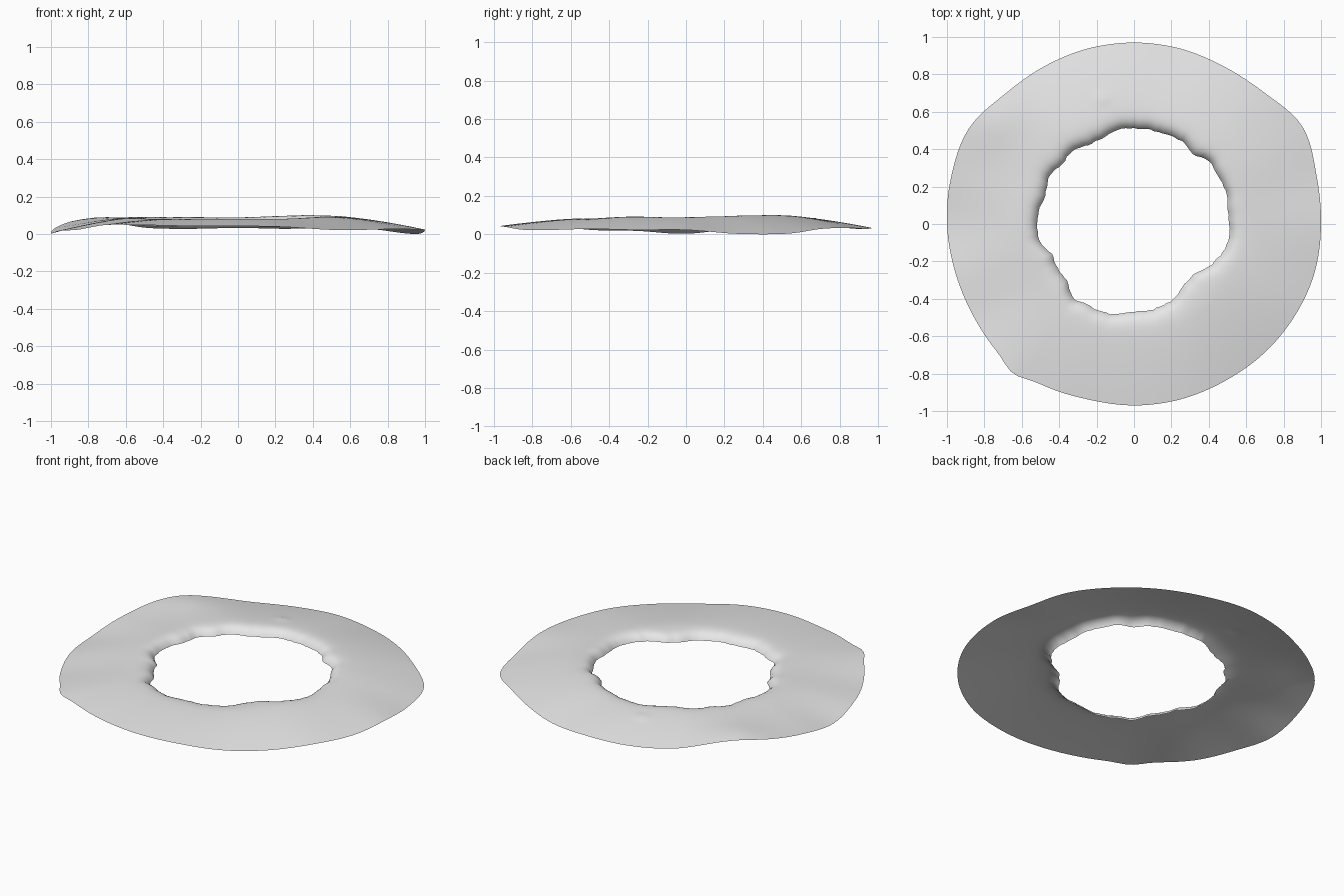
import bpy
import bmesh
import math
import random

random.seed(4)
SEGMENTS = 144

default_cube = bpy.data.objects.get("Cube")
if default_cube:
    bpy.data.objects.remove(default_cube, do_unlink=True)

# Evenly spaced samples around the ring, counter-clockwise from +x, in hundredths
INNER_RADIUS = [51, 51, 52, 52, 52, 49, 51, 51, 51, 51, 51, 49,
                49, 51, 50, 52, 50, 51, 52, 51, 47, 47, 47, 51,
                50, 50, 49, 47, 47, 46, 45, 42, 42, 46, 49, 51]
OUTER_RADIUS = [100, 101, 104, 99, 97, 97, 97, 97, 97, 98, 102, 101,
                100, 99, 99, 100, 99, 97, 97, 97, 97, 98, 99, 100]
OUTER_HEIGHT = [3, 1, 1, 3.5, 4, 3.5, 4, 3.5, 4, 7, 7, 4,
                1, 2.5, 3, 5.5, 5.5, 5, 5, 4.5, 3, 3, 3.5, 3]
RIDGE_HEIGHT = [10, 11, 11, 10, 10, 10, 10, 9, 9, 9, 9, 10]


def around(samples, angle):
    """Smooth periodic interpolation of the samples at an angle."""
    place = angle / math.tau * len(samples)
    i = math.floor(place)
    f = place - i
    a, b, c, d = (samples[(i + k) % len(samples)] / 100 for k in (-1, 0, 1, 2))
    return b + f / 2 * (c - a + f * (2 * a - 5 * b + 4 * c - d + f * (3 * (b - c) + d - a)))


def bump(distance, width):
    return math.exp(-(distance / width) ** 2)


def surface_height(radius, inner, outer, angle):
    """Domed sheet with a lip curling down into the opening."""
    ridge = around(RIDGE_HEIGHT, angle)
    edge = around(OUTER_HEIGHT, angle)
    slope = max(0, (radius - 0.55) / (outer - 0.55))
    height = ridge + (edge - ridge) * slope ** 1.4
    height -= 0.045 * math.exp(-(radius - inner) / 0.025)
    # Raised hump near one corner and a little pinch at the back
    x, y = radius * math.cos(angle), radius * math.sin(angle)
    height += 0.016 * bump(math.hypot(x + 0.75, y - 0.56), 0.15)
    height += 0.008 * bump(math.hypot(x + 0.17, y - 0.67), 0.03)
    return height


# Distances across the sheet, closer together at the inner lip
steps = [(k / 20) ** 1.7 for k in range(21)]

bm = bmesh.new()
loops = []
for s in range(SEGMENTS):
    angle = math.tau * s / SEGMENTS
    inner = around(INNER_RADIUS, angle) + random.uniform(-0.004, 0.004)
    outer = around(OUTER_RADIUS, angle)
    outer += 0.03 * bump(math.degrees(angle) - 231, 5)
    row = []
    for t in steps:
        r = inner + (outer - inner) * t
        z = surface_height(r, inner, outer, angle)
        row.append(bm.verts.new((r * math.cos(angle), r * math.sin(angle), z)))
    loops.append(row)

for s, row in enumerate(loops):
    following = loops[(s + 1) % SEGMENTS]
    for k in range(len(steps) - 1):
        bm.faces.new((row[k], row[k + 1], following[k + 1], following[k]))

# Rest the lowest point on the floor
lowest = min(v.co.z for v in bm.verts)
for v in bm.verts:
    v.co.z -= lowest

mesh = bpy.data.meshes.new("wavy_ring")
bm.to_mesh(mesh)
bm.free()
ring = bpy.data.objects.new("wavy_ring", mesh)
bpy.context.collection.objects.link(ring)

# Plain light grey finish
grey = bpy.data.materials.new("light_grey")
grey.use_nodes = True
colour = (0.8, 0.8, 0.8, 1)
grey.diffuse_color = colour
shader = next(n for n in grey.node_tree.nodes if n.type == "BSDF_PRINCIPLED")
shader.inputs["Base Color"].default_value = colour
mesh.materials.append(grey)

for polygon in mesh.polygons:
    polygon.use_smooth = True
